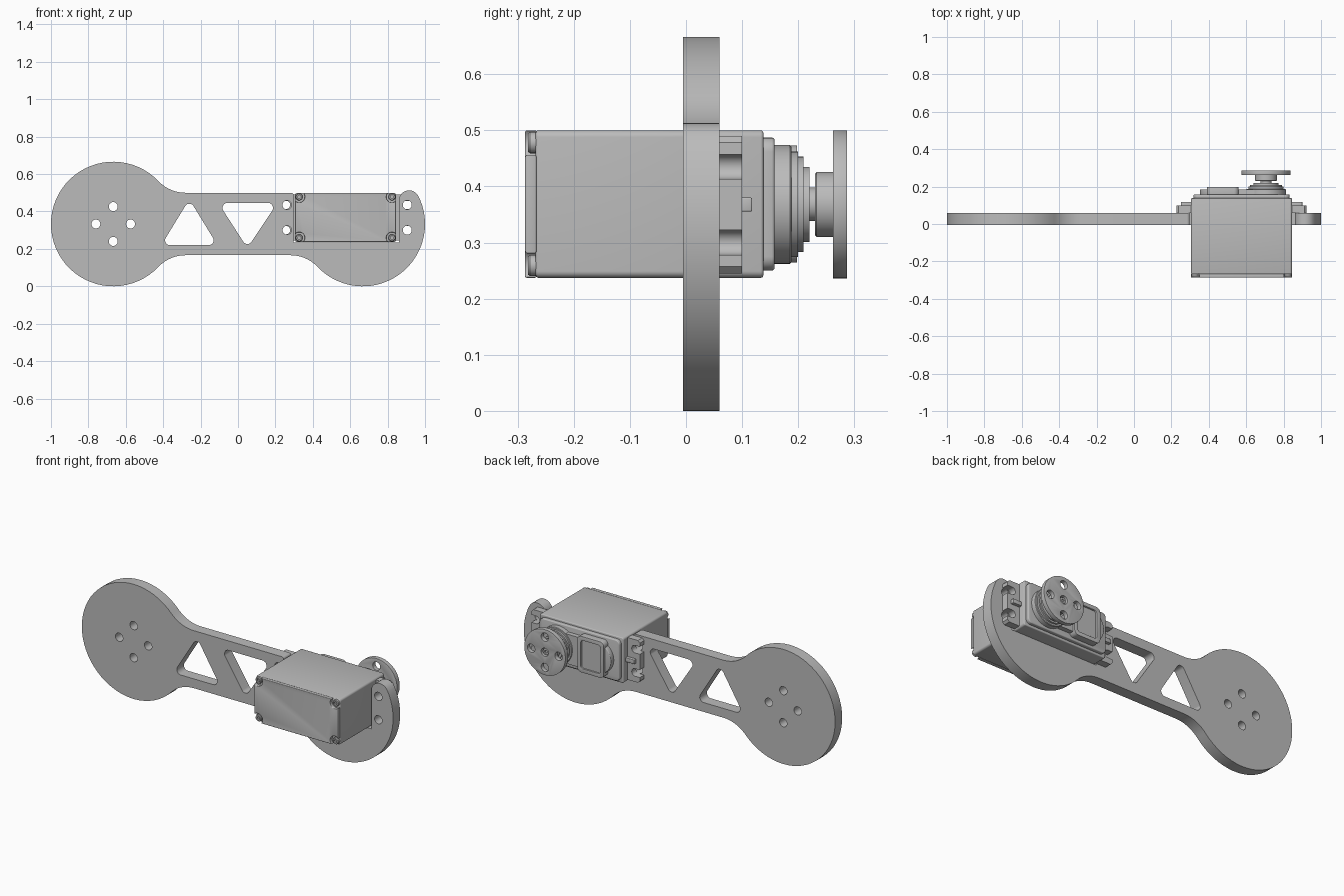
import bpy, bmesh
from math import sin, cos, radians, pi, atan2, degrees, sqrt
from mathutils import Matrix, Vector

cube = bpy.data.objects.get("Cube")
if cube:
    bpy.data.objects.remove(cube)

GREY = (0.5, 0.5, 0.5, 1)
grey = bpy.data.materials.new("plain grey")
grey.use_nodes = True
grey.diffuse_color = GREY
grey.node_tree.nodes["Principled BSDF"].inputs["Base Color"].default_value = GREY


def arc(cx, cz, r, a0, a1, n=12):
    """Points along an arc, angles in degrees."""
    angles = [radians(a0 + (a1 - a0) * i / n) for i in range(n + 1)]
    return [(cx + r * cos(a), cz + r * sin(a)) for a in angles]


def circle(cx, cz, r, n=32):
    return arc(cx, cz, r, 0, 360, n)[:-1]


def rounded(points, r, n=5):
    """Polygon with filleted corners."""
    out = []
    for i, p in enumerate(points):
        p = Vector(p)
        a = (Vector(points[i - 1]) - p).normalized()
        b = (Vector(points[(i + 1) % len(points)]) - p).normalized()
        half = a.angle(b) / 2
        cut = r * cos(half) / sin(half)
        centre = p + (a + b).normalized() * (r / sin(half))
        u, v = p + a * cut - centre, p + b * cut - centre
        for k in range(n + 1):
            out.append(tuple(centre + u.lerp(v, k / n).normalized() * r))
    return out


def rect(x0, x1, z0, z1):
    return [(x0, z0), (x1, z0), (x1, z1), (x0, z1)]


def finish(name, mesh, bevel=0):
    bm = bmesh.new()
    bm.from_mesh(mesh)
    bmesh.ops.remove_doubles(bm, verts=bm.verts, dist=0.0002)
    bmesh.ops.dissolve_limit(bm, angle_limit=0.01, verts=bm.verts, edges=bm.edges)
    bmesh.ops.recalc_face_normals(bm, faces=bm.faces)
    if bevel:
        sharp = [e for e in bm.edges if e.calc_face_angle(0) > 0.8]
        bmesh.ops.bevel(bm, geom=sharp, offset=bevel, segments=3, profile=0.5,
                        affect='EDGES', clamp_overlap=True)
    bm.to_mesh(mesh)
    bm.free()
    mesh.materials.clear()
    mesh.materials.append(grey)
    obj = bpy.data.objects.new(name, mesh)
    bpy.context.collection.objects.link(obj)
    bpy.ops.object.select_all(action='DESELECT')
    obj.select_set(True)
    bpy.context.view_layer.objects.active = obj
    bpy.ops.object.shade_smooth_by_angle(angle=radians(35))
    return obj


def prism(name, loops, y0, y1, bevel=0):
    """Extrude an outline, with any further loops as holes, from y0 to y1."""
    curve = bpy.data.curves.new(name, 'CURVE')
    curve.dimensions = '2D'
    curve.fill_mode = 'BOTH'
    curve.extrude = (y1 - y0) / 2
    for loop in loops:
        spline = curve.splines.new('POLY')
        spline.points.add(len(loop) - 1)
        for pt, (x, z) in zip(spline.points, loop):
            pt.co = (x, z, 0, 1)
        spline.use_cyclic_u = True
    temp = bpy.data.objects.new("temp", curve)
    bpy.context.collection.objects.link(temp)
    mesh = bpy.data.meshes.new_from_object(
        temp.evaluated_get(bpy.context.evaluated_depsgraph_get()))
    bpy.data.objects.remove(temp)
    bpy.data.curves.remove(curve)
    mesh.transform(Matrix.Translation((0, (y0 + y1) / 2, 0)) @ Matrix.Rotation(pi / 2, 4, 'X'))
    mesh.name = name
    return finish(name, mesh, bevel)


def lathe(name, cx, cz, profile, n=48):
    """Turn (radius, y) points about an axis along y."""
    bm = bmesh.new()
    verts = [bm.verts.new((cx + r, y, cz)) for r, y in profile]
    edges = [bm.edges.new(pair) for pair in zip(verts, verts[1:])]
    bmesh.ops.spin(bm, geom=verts + edges, cent=(cx, 0, cz), axis=(0, 1, 0),
                   angle=2 * pi, steps=n, use_duplicate=False)
    mesh = bpy.data.meshes.new(name)
    bm.to_mesh(mesh)
    bm.free()
    return finish(name, mesh)


# Arm plate: two discs blended into a neck, with an open pocket for the motor
DISC, MID, R, F, TOP = 0.667, 0.333, 0.333, 0.2, 0.5
dz = TOP + F - MID
dx = sqrt((R + F) ** 2 - dz ** 2)
t = degrees(atan2(dz, dx))
fx = DISC - dx
outline = arc(-DISC, MID, R, t, 360 - t, 48)
outline += arc(-fx, MID - dz, F, 180 - t, 90)
outline += arc(fx, MID - dz, F, 90, t)
outline += arc(DISC, MID, R, 180 + t, 386.4, 36)
outline += arc(0.915, 0.458, 0.055, 26.4, 180)
outline += [(0.862, 0.235), (0.298, 0.235)]
outline += arc(0.283, 0.485, 0.015, 0, 90, 4)
outline += arc(-fx, MID + dz, F, 270, 180 + t)
holes = [circle(-DISC + 0.093 * cos(a), MID + 0.093 * sin(a), 0.024, 24)
         for a in (0, pi / 2, pi, 3 * pi / 2)]
holes += [circle(x, z, 0.024, 24) for x in (0.262, 0.905) for z in (0.30, 0.435)]
holes.append(rounded([(-0.41, 0.22), (-0.11, 0.22), (-0.26, 0.465)], 0.025))
holes.append(rounded([(0.05, 0.205), (0.21, 0.445), (-0.105, 0.445)], 0.025))
prism("arm_plate", [outline] + holes, -0.005, 0.06)

# Motor housing
X0, X1, Z0, Z1 = 0.305, 0.845, 0.237, 0.5
MX, MZ = (X0 + X1) / 2, (Z0 + Z1) / 2
prism("motor_body", [rounded(rect(X0, X1, Z0, Z1), 0.012)], -0.268, 0.138, 0.005)
prism("motor_lid", [rounded(rect(0.318, 0.832, 0.25, 0.487), 0.025)], 0.13, 0.158, 0.005)

# Front cover with a scooped notch and a screw at each corner
INSET, NOTCH = 0.022, 0.03
swing = degrees(atan2(INSET, sqrt(NOTCH ** 2 - INSET ** 2)))
cover = []
for cx, cz, turn in ((X0 + INSET, Z0 + INSET, 0), (X1 - INSET, Z0 + INSET, 90),
                     (X1 - INSET, Z1 - INSET, 180), (X0 + INSET, Z1 - INSET, 270)):
    cover += arc(cx, cz, NOTCH, 90 + swing + turn, -swing + turn)
    lathe("cover_screw", cx, cz, [(0, -0.272), (0.009, -0.272), (0.009, -0.282),
                                  (0.016, -0.282), (0.019, -0.278), (0.019, -0.266)], 24)
prism("front_cover", [cover], -0.287, -0.266, 0.006)

# Mounting ears with open screw slots, and a stiffening rib on each
for side, name in ((-1, "right"), (1, "left")):
    inner, outer, slot = MX + side * 0.26, MX + side * 0.348, MX + side * 0.318
    ear = [(inner, 0.245), (outer - side * 0.012, 0.245), (outer, 0.257)]
    for z in (0.30, 0.435):
        ear += arc(slot, z, 0.022, -90, -90 - 180 * side, 12) if side < 0 else \
            arc(slot, z, 0.022, 270, 90, 12)
        ear.insert(-13, (outer, z - 0.022))
        ear.append((outer, z + 0.022))
    ear += [(outer, 0.478), (outer - side * 0.012, 0.49), (inner, 0.49)]
    prism(name + "_ear", [ear], 0.06, 0.1)
    lo, hi = sorted((inner, MX + side * 0.325))
    prism(name + "_ear_rib", [rect(lo, hi, 0.355, 0.38)], 0.095, 0.118, 0.003)

# Gear cover: raised frame, rounded end and bridge to the output boss
SX, SZ = 0.706, 0.368
prism("gear_cover_end", [circle(0.445, SZ, 0.092, 40)], 0.15, 0.185, 0.004)
prism("gear_cover_bridge", [rect(0.5, 0.66, 0.282, 0.454)], 0.15, 0.185)
prism("gear_cover_frame", [rounded(rect(0.39, 0.56, 0.264, 0.473), 0.025),
                           rounded(rect(0.412, 0.538, 0.286, 0.451), 0.015)], 0.15, 0.198, 0.003)
prism("gear_cover_panel", [rect(0.405, 0.545, 0.28, 0.458)], 0.15, 0.188)

# Stepped output boss, shaft and horn hub
lathe("output_boss", SX, SZ, [(0.106, 0.15), (0.106, 0.185), (0.103, 0.188), (0.094, 0.188),
                              (0.094, 0.2), (0.085, 0.2), (0.085, 0.209), (0.067, 0.209),
                              (0.067, 0.22), (0.03, 0.22), (0.03, 0.23), (0.055, 0.23),
                              (0.058, 0.233), (0.058, 0.264), (0, 0.264)])

# Round horn with four screw holes and a centre bore
horn = [circle(SX, SZ, 0.132, 56), circle(SX, SZ, 0.024, 24)]
horn += [circle(SX + 0.088 * cos(a), SZ + 0.088 * sin(a), 0.024, 24)
         for a in (0, pi / 2, pi, 3 * pi / 2)]
prism("horn_disc", horn, 0.262, 0.287, 0.005)
lathe("horn_screw", SX, SZ, [(0, 0.272), (0.008, 0.272), (0.008, 0.278), (0.018, 0.278), (0.018, 0.262)], 24)
